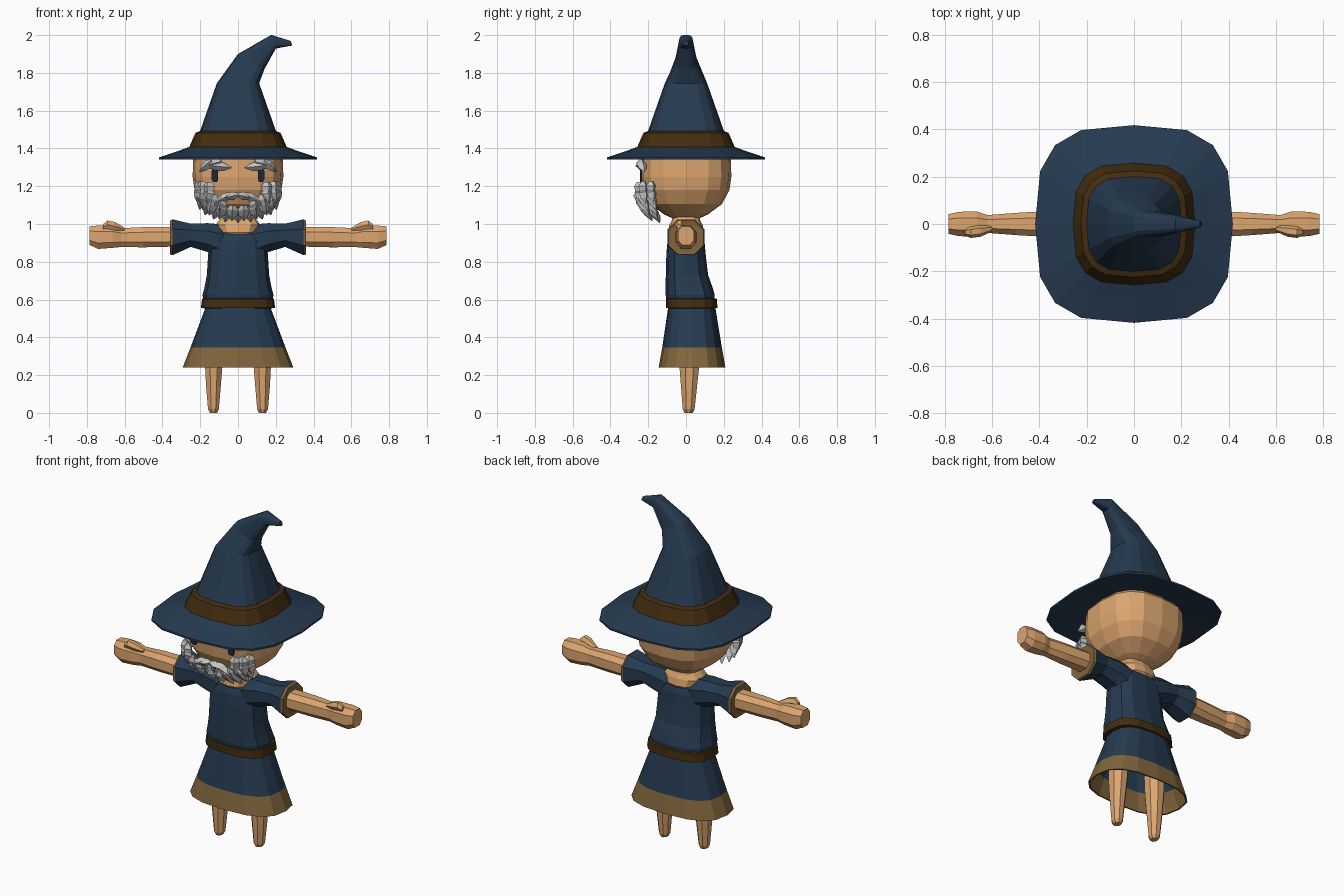
import bpy, bmesh
from math import sin, cos, pi, radians
from mathutils import Vector

cube = bpy.data.objects.get("Cube")
if cube:
    bpy.data.objects.remove(cube, do_unlink=True)


def material(name, rgb):
    m = bpy.data.materials.new(name)
    m.use_nodes = True
    m.diffuse_color = (*rgb, 1)
    m.node_tree.nodes["Principled BSDF"].inputs["Base Color"].default_value = (*rgb, 1)
    return m


NAVY = material("navy cloth", (0.019, 0.043, 0.08))
BROWN = material("brown leather", (0.055, 0.026, 0.005))
GOLD = material("gold trim", (0.22, 0.13, 0.045))
SKIN = material("skin", (0.72, 0.38, 0.16))
GREY = material("grey hair", (0.55, 0.55, 0.56))
DARK = material("dark eye", (0.012, 0.02, 0.035))


def spow(v, p):
    return abs(v) ** p * (1 if v >= 0 else -1)


def add_loft(bm, rings, sides, power=1.0, mats=None, turn=0.0, caps=True):
    """Skin a row of (centre, u, v) rounded-square rings."""
    loops = []
    for c, u, v in rings:
        loop = []
        for i in range(sides):
            a = 2 * pi * i / sides + turn
            p = Vector(c) + Vector(u) * spow(cos(a), power) + Vector(v) * spow(sin(a), power)
            loop.append(bm.verts.new(p))
        loops.append(loop)
    for k in range(len(loops) - 1):
        for i in range(sides):
            j = (i + 1) % sides
            f = bm.faces.new((loops[k][i], loops[k][j], loops[k + 1][j], loops[k + 1][i]))
            f.material_index = mats[k] if mats else 0
    if caps:
        bm.faces.new(loops[0]).material_index = mats[0] if mats else 0
        bm.faces.new(loops[-1]).material_index = mats[-1] if mats else 0


def finish(name, bm, *materials):
    bmesh.ops.recalc_face_normals(bm, faces=bm.faces)
    me = bpy.data.meshes.new(name)
    bm.to_mesh(me)
    bm.free()
    for m in materials:
        me.materials.append(m)
    ob = bpy.data.objects.new(name, me)
    bpy.context.collection.objects.link(ob)
    return ob


def loft(name, rings, sides, materials, **kw):
    bm = bmesh.new()
    add_loft(bm, rings, sides, **kw)
    return finish(name, bm, *materials)


def flat(z, rx, ry=None, y=0.0, x=0.0):
    """Horizontal ring."""
    return (x, y, z), (rx, 0, 0), (0, ry or rx, 0)


def upright(x, z, ry, rz, y=0.0):
    """Ring across the x axis."""
    return (x, y, z), (0, ry, 0), (0, 0, rz)


# Hat: brim and bent cone, with rings that lean over towards the tip
loft("hat", [
    flat(1.375, 0.18), flat(1.342, 0.418), flat(1.353, 0.418), flat(1.385, 0.32), flat(1.415, 0.24),
    flat(1.48, 0.205), flat(1.745, 0.112),
    ((0.07, 0, 1.86), (0.07, 0, -0.04), (0, 0.058, 0)),
    ((0.188, 0, 1.965), (0.012, 0, -0.036), (0, 0.036, 0)),
    ((0.283, 0, 1.957), (0.004, 0, -0.012), (0, 0.012, 0)),
], 16, [NAVY], power=0.65)
loft("hat_band", [flat(1.395, 0.235), flat(1.408, 0.258), flat(1.483, 0.225), flat(1.492, 0.2)],
     16, [BROWN], power=0.65)

# Head and neck
loft("head", [
    flat(1.03, 0.07), flat(1.05, 0.115), flat(1.105, 0.19), flat(1.18, 0.23),
    flat(1.25, 0.24), flat(1.35, 0.238), flat(1.4, 0.2),
], 16, [SKIN], power=0.72)
loft("neck", [
    flat(0.93, 0.06, 0.08), flat(0.955, 0.1, 0.096), flat(0.995, 0.118, 0.088), flat(1.02, 0.1, 0.075), flat(1.06, 0.07)],
    12, [SKIN], power=0.8)

# Robe: torso, shoulders, skirt with hem, belt
loft("torso", [
    flat(0.58, 0.18, 0.125, 0.025), flat(0.625, 0.188, 0.13, 0.022), flat(0.66, 0.178, 0.125, 0.017),
    flat(0.73, 0.165, 0.112, 0.005), flat(0.84, 0.158, 0.104), flat(0.91, 0.15, 0.098), flat(0.955, 0.11, 0.085),
], 12, [NAVY], power=0.75)
loft("skirt", [
    flat(0.59, 0.16, 0.12, 0.03), flat(0.345, 0.252, 0.158, 0.032), flat(0.24, 0.293, 0.177, 0.032),
    flat(0.24, 0.284, 0.168, 0.032), flat(0.345, 0.243, 0.149, 0.032), flat(0.54, 0.16, 0.11, 0.03),
], 16, [NAVY, GOLD], power=0.75, mats=[0, 1, 1, 1, 0])
loft("belt", [
    flat(0.553, 0.17, 0.11, 0.03), flat(0.555, 0.197, 0.137, 0.03),
    flat(0.604, 0.19, 0.135, 0.028), flat(0.608, 0.165, 0.11, 0.028)],
    16, [BROWN], power=0.72)

for s, side in ((1, "left"), (-1, "right")):
    # Sleeve with a gold cuff
    loft(side + "_sleeve", [
        upright(0, 0.89, 0.085, 0.06), upright(s * 0.1, 0.91, 0.088, 0.096), upright(s * 0.16, 0.928, 0.088, 0.082),
        upright(s * 0.25, 0.94, 0.08, 0.066), upright(s * 0.347, 0.93, 0.104, 0.102),
        upright(s * 0.36, 0.928, 0.1, 0.096), upright(s * 0.357, 0.928, 0.085, 0.08),
    ], 8, [NAVY, GOLD], mats=[0, 0, 0, 0, 1, 1], turn=pi / 8, power=0.9)

    # Bare arm ending in a fist
    loft(side + "_arm", [
        upright(s * 0.34, 0.932, 0.06, 0.055), upright(s * 0.5, 0.93, 0.05, 0.057),
        upright(s * 0.62, 0.928, 0.04, 0.053), upright(s * 0.665, 0.932, 0.056, 0.062),
        upright(s * 0.74, 0.93, 0.055, 0.066), upright(s * 0.785, 0.938, 0.044, 0.053),
    ], 8, [SKIN], turn=pi / 8, power=0.8)
    loft(side + "_thumb", [
        upright(s * 0.6, 0.972, 0.012, 0.01, -0.02), upright(s * 0.65, 0.988, 0.024, 0.025, -0.03),
        upright(s * 0.69, 0.996, 0.024, 0.026, -0.035), upright(s * 0.715, 0.985, 0.015, 0.015, -0.035),
    ], 6, [SKIN])

    # Tapered leg
    loft(side + "_leg", [
        flat(0.0, 0.02, 0.024, 0.014, s * 0.13), flat(0.02, 0.031, 0.034, 0.014, s * 0.13),
        flat(0.14, 0.042, 0.046, 0.016, s * 0.13), flat(0.28, 0.052, 0.06, 0.018, s * 0.128),
        flat(0.38, 0.055, 0.062, 0.02, s * 0.125),
    ], 8, [SKIN], turn=pi / 8)

    # Eye plate
    loft(side + "_eye", [
        ((s * 0.122, -0.234, 1.258), (0.018, 0, 0), (0, 0, 0.036)),
        ((s * 0.122, -0.243, 1.258), (0.018, 0, 0), (0, 0, 0.036))],
        8, [DARK], turn=pi / 8, power=0.5)


# Facial hair made of pointed locks
def face_y(x, z):
    return -0.242 + 0.6 * max(0, 1.12 - z) + 0.4 * max(0, abs(x) - 0.15)


def add_lock(bm, x, z, tx, tz, width, push=0.0):
    base = Vector((x, face_y(x, z) + push, z))
    tip = Vector((tx, face_y(tx, tz) + push, tz))
    along = tip - base
    out = Vector((0.5 * x / 0.2, -1, 0)).normalized()
    across = along.cross(out).normalized()
    rings = []
    for t, w in ((0, 0.45), (0.3, 1), (0.65, 0.75), (1, 0.06)):
        rings.append((base + along * t, across * width * w, out * 0.028 * w))
    add_loft(bm, rings, 4)


beard = bmesh.new()
for radius, count, start, push in ((0.205, 7, 0, 0.035), (0.19, 6, 8, 0.0), (0.155, 4, 32, -0.008)):
    for i in range(count):
        a = radians(start + (95 - start) * i / (count - 1))
        x, z = radius * sin(a), 1.215 - radius * 0.62 * cos(a)
        for s in ((1, -1) if x > 0.001 else (1,)):
            add_lock(beard, s * x, z, s * (x * 1.02 + 0.022 * sin(2 * a)), z - 0.082, 0.033, push)
finish("beard", beard, GREY)

moustache, brows = bmesh.new(), bmesh.new()
for s in (1, -1):
    add_lock(moustache, 0, 1.155, s * 0.085, 1.135, 0.022, -0.012)
    add_lock(moustache, s * 0.04, 1.158, s * 0.125, 1.105, 0.024, -0.008)
    add_lock(moustache, s * 0.085, 1.14, s * 0.14, 1.08, 0.024, -0.004)
    add_lock(brows, s * 0.15, 1.312, s * 0.035, 1.298, 0.027)
    add_lock(brows, s * 0.09, 1.33, s * 0.185, 1.305, 0.028)
    add_lock(brows, s * 0.14, 1.335, s * 0.205, 1.275, 0.024)
finish("moustache", moustache, GREY)
finish("eyebrows", brows, GREY)
